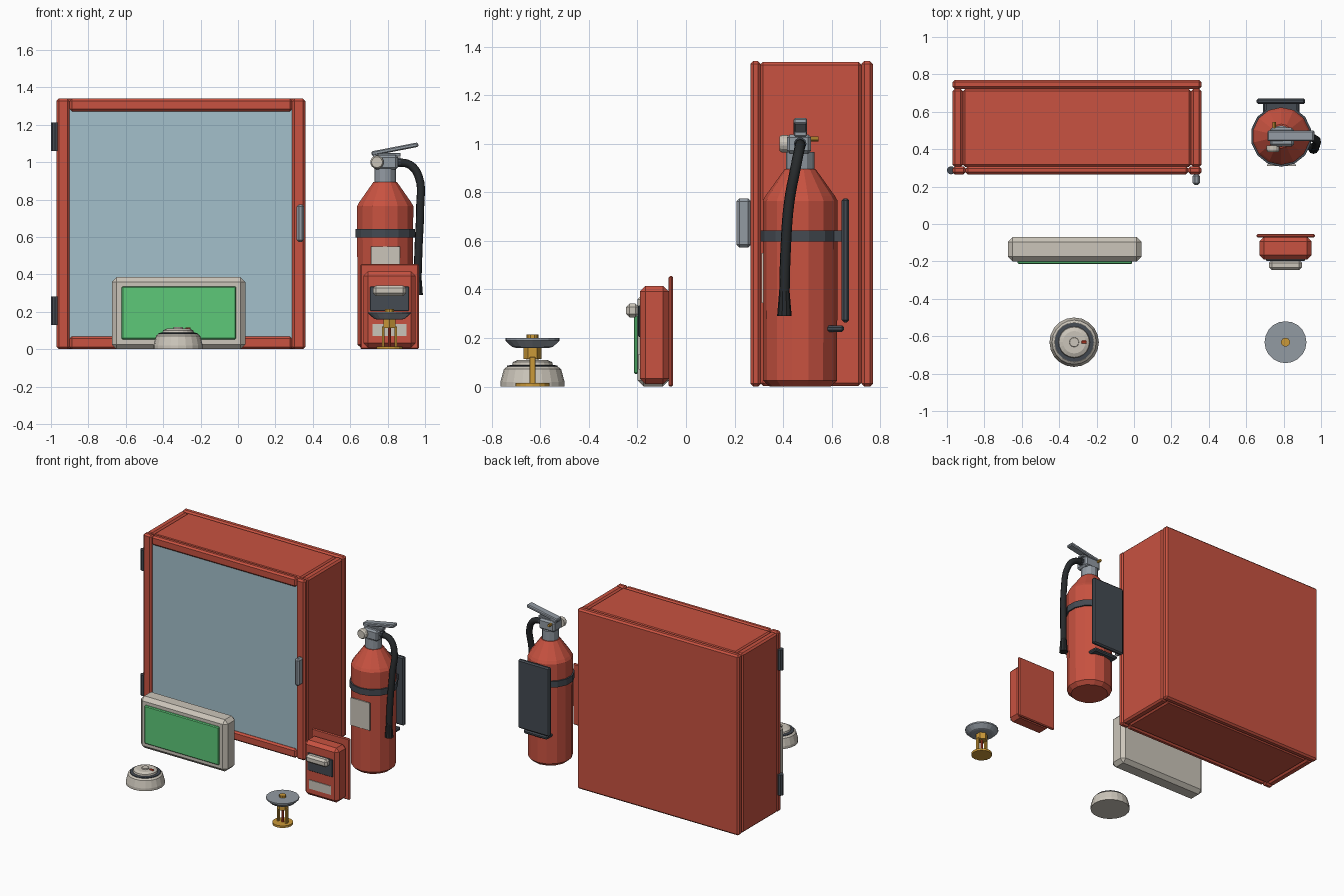
import bpy, bmesh, math
from mathutils import Matrix, Vector

cube = bpy.data.objects.get("Cube")
if cube:
    bpy.data.objects.remove(cube, do_unlink=True)


def material(name, r, g, b):
    m = bpy.data.materials.new(name)
    m.use_nodes = True
    m.diffuse_color = (r, g, b, 1)
    m.node_tree.nodes["Principled BSDF"].inputs["Base Color"].default_value = (r, g, b, 1)
    return m


red = material("safety red", 0.58, 0.085, 0.052)
glass = material("pale blue glass", 0.37, 0.53, 0.6)
ivory = material("ivory plastic", 0.6, 0.56, 0.49)
green = material("sign green", 0.11, 0.58, 0.19)
dark = material("slate metal", 0.058, 0.069, 0.084)
black = material("hose black", 0.02, 0.023, 0.025)
silver = material("silver", 0.29, 0.325, 0.365)
gold = material("brass", 0.6, 0.32, 0.04)
amber = material("indicator red", 0.68, 0.06, 0.025)


def finish(name, bm, mat):
    bmesh.ops.recalc_face_normals(bm, faces=bm.faces)
    me = bpy.data.meshes.new(name)
    bm.to_mesh(me)
    bm.free()
    me.materials.append(mat)
    ob = bpy.data.objects.new(name, me)
    bpy.context.collection.objects.link(ob)
    return ob


def box(name, mat, x, y, z, bevel=0.0, tilt=0.0):
    """Box from (min, max) pairs, chamfered, tilted about its own y axis."""
    bm = bmesh.new()
    bmesh.ops.create_cube(bm, size=1)
    size = [b - a for a, b in (x, y, z)]
    bmesh.ops.scale(bm, vec=size, verts=bm.verts)
    if bevel:
        bmesh.ops.bevel(bm, geom=bm.edges[:], offset=bevel, segments=1,
                        affect='EDGES', profile=0.5)
    ob = finish(name, bm, mat)
    ob.location = [(a + b) / 2 for a, b in (x, y, z)]
    ob.rotation_euler.y = tilt
    return ob


def lathe(name, mat, centre, profile, n, axis="Z", cap=True):
    """Revolve (radius, height) points about an axis through centre."""
    bm = bmesh.new()
    rings = []
    for r, h in profile:
        rings.append([bm.verts.new((r * math.sin(math.tau * i / n),
                                    r * math.cos(math.tau * i / n), h)) for i in range(n)])
    for a, b in zip(rings, rings[1:]):
        for i in range(n):
            j = (i + 1) % n
            bm.faces.new((a[i], a[j], b[j], b[i]))
    if cap:
        bm.faces.new(rings[0])
        bm.faces.new(rings[-1])
    turn = {"Z": Vector((0, 0, 1)), "Y": Vector((0, -1, 0)), "X": Vector((1, 0, 0))}[axis]
    bm.transform(Vector((0, 0, 1)).rotation_difference(turn).to_matrix().to_4x4())
    bm.transform(Matrix.Translation(centre))
    return finish(name, bm, mat)


def rod(name, mat, centre, r, length, n=12, axis="Z"):
    return lathe(name, mat, centre, [(r, 0), (r, length)], n, axis)


# Cabinet shell
H = 1.34
box("cabinet_back", red, (-.97, .36), (.722, .77), (0, H), .012)
for side, x in (("right", (-.97, -.915)), ("left", (.305, .36))):
    box(f"cabinet_{side}_side", red, x, (.305, .722), (.003, H - .003), .012)
box("cabinet_top", red, (-.915, .305), (.305, .722), (H - .055, H - .004), .012)
box("cabinet_bottom", red, (-.915, .305), (.305, .722), (.004, .055), .012)

# Glazed door
for side, x in (("right", (-.97, -.9)), ("left", (.29, .36))):
    box(f"door_{side}_stile", red, x, (.265, .308), (0, H), .012)
for side, z in (("top", (H - .068, H)), ("bottom", (0, .068))):
    box(f"door_{side}_rail", red, (-.9, .29), (.265, .308), z, .012)
box("door_glass", glass, (-.91, .3), (.28, .295), (.055, H - .055))
box("door_handle", silver, (.314, .353), (.208, .268), (.573, .775), .012)
for side, z in (("lower", .13), ("upper", 1.06)):
    rod(f"{side}_hinge", dark, (-.978, .287, z), .022, .153, 10)

# Lit exit sign
box("sign_case", ivory, (-.675, .04), (-.2, -.07), (0, .385), .026)
box("sign_panel", green, (-.622, -.01), (-.215, -.195), (.053, .336), .006)

# Alarm pull station
box("alarm_backplate", red, (.655, .967), (-.072, -.053), (0, .455), .006)
box("alarm_body", red, (.67, .95), (-.19, -.07), (.01, .415), .024)
box("alarm_recess", dark, (.706, .914), (-.197, -.185), (.205, .335), .003)
box("alarm_handle", ivory, (.722, .898), (-.247, -.193), (.285, .342), .015)
box("alarm_label", ivory, (.72, .9), (-.195, -.187), (.07, .135))

# Extinguisher cylinder, strap and label
EX, EY = .787, .47
lathe("extinguisher_tank", red, (EX, EY, 0),
      [(.125, 0), (.152, .025), (.154, .765), (.143, .785), (.064, .895)], 14)
lathe("tank_strap", dark, (EX, EY, 0),
      [(.153, .597), (.164, .597), (.164, .643), (.153, .643), (.153, .597)], 14, cap=False)
box("tank_label", ivory, (.71, .866), (.311, .319), (.345, .55))

# Wall bracket
box("bracket_plate", dark, (.655, .915), (.641, .672), (.265, .775), .009)
box("bracket_spacer", dark, (.705, .87), (.6, .645), (.597, .643))
box("bracket_foot", dark, (.69, .885), (.575, .65), (.225, .252), .008)

# Valve, gauge, pin and levers
rod("valve_neck", silver, (EX, EY, .89), .058, .075, 12)
box("valve_head", silver, (.727, .855), (.415, .515), (.96, 1.038), .012)
lathe("pressure_gauge", ivory, (.743, .42, 1.0), [(.036, 0), (.036, .025), (.029, .036)], 14, "Y")
rod("safety_pin", gold, (.75, .545, 1.02), .01, .14, 8, "Y")
box("carry_lever", silver, (.72, .87), (.445, .497), (1.03, 1.05), .004)
box("squeeze_lever", silver, (.712, .966), (.443, .499), (1.058, 1.082), .006,
    tilt=-math.radians(11))

# Discharge hose and nozzle
curve = bpy.data.curves.new("discharge_hose", 'CURVE')
curve.dimensions = '3D'
curve.bevel_depth = .022
curve.bevel_resolution = 2
curve.resolution_u = 5
curve.use_fill_caps = True
path = [(.85, .47, 1.0), (.92, .468, .985), (.967, .455, .92), (.974, .425, .76),
        (.966, .41, .56), (.96, .405, .38)]
spline = curve.splines.new('BEZIER')
spline.bezier_points.add(len(path) - 1)
for p, co in zip(spline.bezier_points, path):
    p.co = co
    p.handle_left_type = p.handle_right_type = 'AUTO'
curve.materials.append(black)
hose = bpy.data.objects.new("discharge_hose", curve)
bpy.context.collection.objects.link(hose)
bpy.context.view_layer.objects.active = hose
hose.select_set(True)
bpy.ops.object.convert(target='MESH')
hose.select_set(False)
lathe("hose_nozzle", black, (.96, .405, .29), [(.03, 0), (.021, .11)], 10)
rod("hose_fitting", dark, (.84, .47, 1.0), .026, .03, 10, "X")

# Smoke detector
DX, DY = -.32, -.632
lathe("detector_base", ivory, (DX, DY, 0),
      [(.132, 0), (.132, .02), (.118, .072), (.105, .082)], 20)
lathe("detector_vent", dark, (DX, DY, .075), [(.104, 0), (.104, .012), (.084, .014)], 20)
lathe("detector_cap", ivory, (DX, DY, .085), [(.085, 0), (.081, .016), (.06, .025)], 20)
lathe("detector_button", ivory, (DX, DY, .108), [(.026, 0), (.024, .01)], 16)
box("detector_light", amber, (DX + .038, DX + .066), (DY - .008, DY + .008), (.104, .117), .003)

# Fire sprinkler
SX, SY = .81, -.632
rod("sprinkler_base", gold, (SX, SY, 0), .07, .015, 16)
for side in (-1, 1):
    x = SX + side * .034
    box("sprinkler_arm", gold, (x - .007, x + .007), (SY - .012, SY + .012), (.01, .122), .002)
rod("sprinkler_bulb", amber, (SX, SY, .015), .009, .1, 8)
rod("sprinkler_collar", gold, (SX, SY, .113), .038, .047, 6)
lathe("sprinkler_deflector", silver, (SX, SY, .16),
      [(.07, 0), (.085, .004), (.112, .03), (.112, .04)], 20)
rod("sprinkler_cap", gold, (SX, SY, .198), .024, .017, 10)
